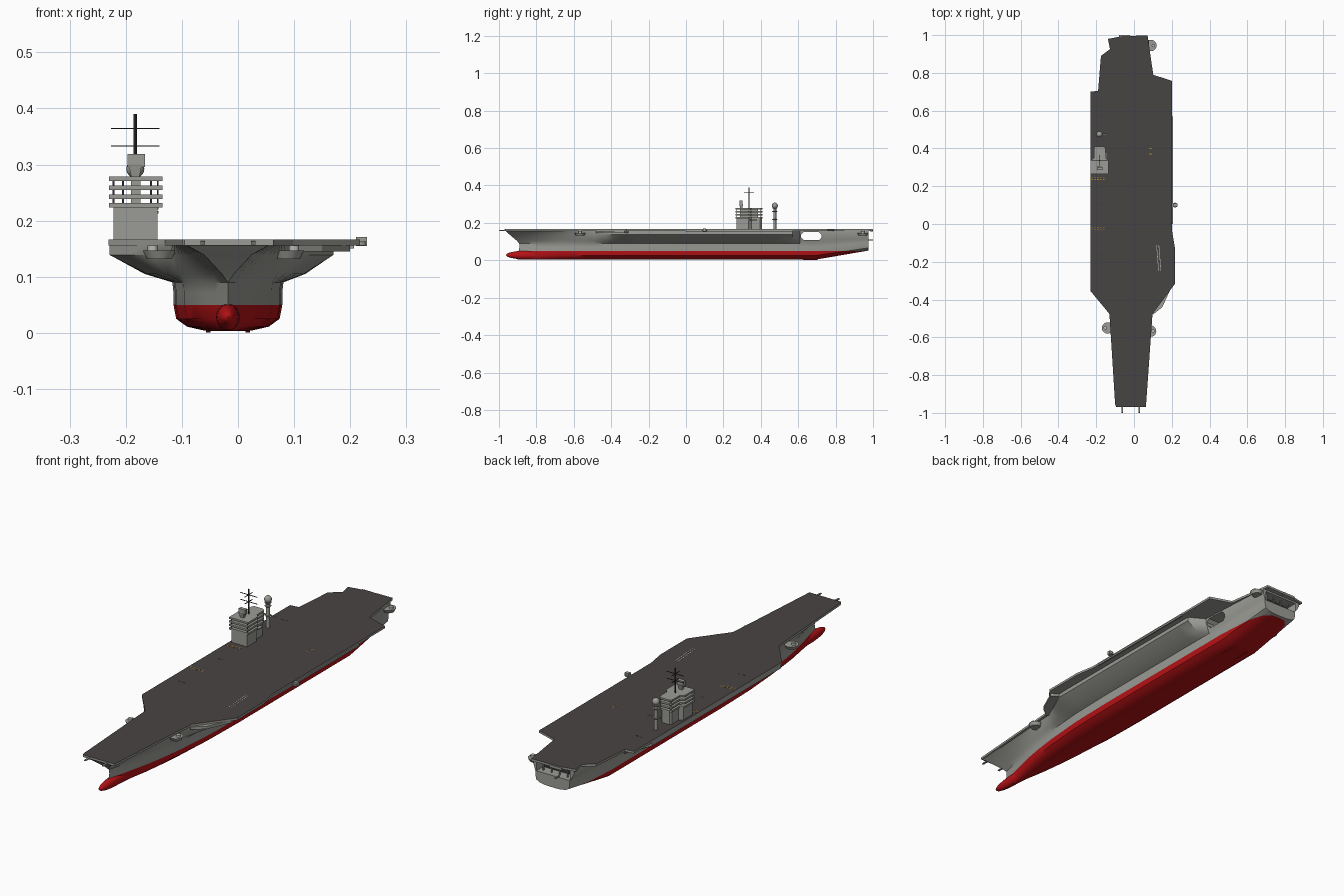
import bpy, bmesh, math
from mathutils import Vector

if "Cube" in bpy.data.objects:
    bpy.data.objects.remove(bpy.data.objects["Cube"])


def material(name, r, g, b):
    m = bpy.data.materials.new(name)
    m.diffuse_color = (r, g, b, 1)
    m.use_nodes = True
    m.node_tree.nodes["Principled BSDF"].inputs["Base Color"].default_value = m.diffuse_color
    return m


GREY = material("hull grey", 0.33, 0.335, 0.305)
RED = material("red underwater paint", 0.48, 0.006, 0.008)
DECK = material("dark deck", 0.064, 0.057, 0.056)
DARK = material("dark openings", 0.035, 0.035, 0.035)
AMBER = material("amber markings", 0.45, 0.22, 0.03)
PALE = material("pale markings", 0.5, 0.5, 0.48)


def finish(bm, name, mats, smooth=None):
    bmesh.ops.remove_doubles(bm, verts=bm.verts, dist=1e-5)
    bmesh.ops.recalc_face_normals(bm, faces=bm.faces)
    me = bpy.data.meshes.new(name)
    bm.to_mesh(me)
    bm.free()
    for m in mats:
        me.materials.append(m)
    ob = bpy.data.objects.new(name, me)
    bpy.context.collection.objects.link(ob)
    if smooth:
        bpy.ops.object.select_all(action='DESELECT')
        ob.select_set(True)
        bpy.context.view_layer.objects.active = ob
        bpy.ops.object.shade_smooth_by_angle(angle=math.radians(smooth))
    return ob


def prism(name, pts, lo, hi, mat, axis='z', shrink=1.0, smooth=None):
    """Extrude an outline along an axis; shrink scales the lower end about its centre."""
    bm = bmesh.new()
    ca = sum(p[0] for p in pts) / len(pts)
    cb = sum(p[1] for p in pts) / len(pts)

    def ring(h, s):
        out = []
        for a, b in pts:
            a, b = ca + (a - ca) * s, cb + (b - cb) * s
            out.append(bm.verts.new((a, b, h) if axis == 'z' else (h, a, b)))
        return out
    low, top = ring(lo, shrink), ring(hi, 1)
    bm.faces.new(low)
    bm.faces.new(top)
    for i in range(len(pts)):
        j = (i + 1) % len(pts)
        bm.faces.new((low[i], low[j], top[j], top[i]))
    return finish(bm, name, [mat], smooth)


def box(name, x0, x1, y0, y1, z0, z1, mat):
    return prism(name, [(x0, y0), (x1, y0), (x1, y1), (x0, y1)], z0, z1, mat)


def disc(name, x, y, r, z0, z1, mat, shrink=1.0, n=20):
    pts = [(x + r * math.cos(2 * math.pi * i / n), y + r * math.sin(2 * math.pi * i / n)) for i in range(n)]
    return prism(name, pts, z0, z1, mat, shrink=shrink, smooth=40)


def ball(name, loc, radii, mat):
    bm = bmesh.new()
    bmesh.ops.create_uvsphere(bm, u_segments=24, v_segments=14, radius=1)
    for v in bm.verts:
        v.co = Vector([v.co[i] * radii[i] + loc[i] for i in range(3)])
    return finish(bm, name, [mat], 60)


def table(t, y):
    if y <= t[0][0]:
        return t[0][1]
    for (a, u), (b, v) in zip(t, t[1:]):
        if y <= b:
            return u + (v - u) * (y - a) / (b - a)
    return t[-1][1]


# Hull: lofted sections with a different flare on each side
XC = -0.018
BEAM = [(-.97, 0), (-.85, .022), (-.7, .05), (-.5, .077), (-.3, .093), (-.1, .097), (.7, .097), (.975, .085)]
EDGE_L = [(-.97, -.095), (-.49, -.12), (-.35, -.229), (.57, -.229), (.61, -.135), (.975, -.125)]
EDGE_R = [(-.97, .058), (-.49, .085), (-.31, .17), (.57, .17), (.61, .1), (.975, .078)]
KEEL = [(.69, .003), (.975, .052)]
NARROW = [(-.97, .55), (-.5, 1)]
# level: height, beam factor, stem position
LOW = [(.09, 1.02, -.892), (.072, 1, -.89), (.05, 1, -.895), (.025, .95, -.9), (.011, .75, -.9), (.004, .43, -.9), (.003, .15, -.9)]
stations = [-.97, -.94, -.9, -.85, -.8, -.75, -.7, -.65, -.6, -.55, -.49, -.44, -.39, -.35, -.31, -.25,
            -.1, .1, .3, .5, .57, .61, .69, .76, .83, .9, .975]
bm = bmesh.new()
rows = []
for s in stations:
    b, k, n = table(BEAM, s), table(KEEL, s), table(NARROW, s)
    row = []
    for side, edge in ((-1, EDGE_L), (1, EDGE_R)):
        e = table(edge, s)
        mid = XC + (e - XC) * n
        low = XC + side * b
        pts = [(e, .158, -.966), (mid, .139, -.945), (low + (mid - low) * .45 * n, .105, -.905)]
        pts += [(XC + side * b * f, z, st) for z, f, st in LOW]
        line = []
        for x, z, st in pts:
            y = s if s > -.6 else -.6 + (s + .6) * (st + .6) / -.37
            z = k + (z - .003) * (.139 - k) / .136 if z < .139 else z
            line.append(bm.verts.new((x, y, z)))
        row.append(line)
    rows.append(row)
for A, B in zip(rows, rows[1:]):
    for side in (0, 1):
        for i in range(9):
            bm.faces.new((A[side][i], A[side][i + 1], B[side][i + 1], B[side][i]))
    for i in (0, 9):
        bm.faces.new((A[0][i], A[1][i], B[1][i], B[0][i]))
for E in (rows[0], rows[-1]):
    for i in range(9):
        bm.faces.new((E[0][i], E[0][i + 1], E[1][i + 1], E[1][i]))
# red paint below the waterline
bmesh.ops.bisect_plane(bm, geom=bm.verts[:] + bm.edges[:] + bm.faces[:], plane_co=(0, 0, .05), plane_no=(0, 0, 1))
for f in bm.faces:
    f.material_index = 1 if f.calc_center_median().z < .05 else 0
hull = finish(bm, "hull", [GREY, RED], 35)

# Hangar opening right through the ship, and the stern recess
y0, y1, z0, z1, c = .615, .725, .108, .15, .014
cut_side = prism("hangar_cutter", [(y0 + c, z0), (y1 - c, z0), (y1, z0 + c), (y1, z1 - c), (y1 - c, z1),
                                   (y0 + c, z1), (y0, z1 - c), (y0, z0 + c)], -.4, .4, GREY, axis='x')
cut_stern = box("stern_cutter", -.105, .062, .925, 1.1, .105, .148, GREY)
for cutter in (cut_side, cut_stern):
    cutter.hide_render = True
    mod = hull.modifiers.new("cut", 'BOOLEAN')
    mod.object, mod.operation, mod.solver = cutter, 'DIFFERENCE', 'EXACT'
    bpy.context.view_layer.objects.active = hull
    bpy.ops.object.modifier_apply(modifier=mod.name)
    bpy.data.objects.remove(cutter)
box("stern_recess_back", -.104, .061, .921, .927, .106, .147, DARK)
for i in range(4):
    box("stern_post", -.08 + i * .04, -.075 + i * .04, .95, .955, .105, .148, GREY)

# Bow bulb and skeg
ball("bow_bulb", (XC, -.843, .028), (.021, .12, .024), RED)
for x in (XC - .035, XC + .035):
    prism("rudder", [(.6, .006), (.64, .001), (.7, .001), (.72, .02), (.62, .02)], x - .004, x + .004, RED, axis='x')

# Flight deck: dark top, grey rim
outline = [(.063, -.968), (.098, -.476), (.217, -.317), (.217, -.13), (.202, -.04), (.202, .757), (.102, .79),
           (.072, .998), (-.06, .995), (-.138, .98), (-.127, .926), (-.175, .89), (-.19, .705), (-.231, .70), (-.231, -.354),
           (-.13, -.476), (-.1, -.955), (-.095, -.968)]
deck = prism("flight_deck", outline, .156, .166, GREY)
deck.data.materials.append(DECK)
for p in deck.data.polygons:
    if p.normal.z > .5:
        p.material_index = 1
# Rounddown lip at the stern
box("stern_lip", -.08, -.02, .985, 1.0, .153, .164, GREY)
# Catapult horns at the bow
for x in (-.063, .027):
    prism("bow_horn", [(-.96, .157), (-.96, .164), (-.998, .162), (-1.0, .158)], x - .004, x + .004, GREY, axis='x')

# Side platforms
for x, y, r in ((-.14, -.55, .03), (.088, -.567, .03), (.09, .945, .03)):
    disc("gun_platform", x, y, r, .132, .147, GREY, .75)
    disc("gun_mount", x + math.copysign(.012, x), y, .009, .147, .156, PALE)
disc("landing_aid_base", .217, .1, .013, .156, .163, GREY)
box("landing_aid", .21, .23, .092, .108, .155, .171, GREY)
box("port_catwalk", .2, .207, 0, .57, .15, .158, GREY)
prism("port_bow_catwalk", [(.1, -.48), (.15, -.44), (.2, -.33), (.16, -.3), (.09, -.44)], .145, .157, GREY)
box("stern_boom", -.05, -.044, .97, 1.0, .107, .112, GREY)

# Deck markings
for y in (-.02, -.03, .235, .245):
    for i in range(5):
        box("amber_dash", -.225 + i * .015, -.216 + i * .015, y - .002, y + .002, .166, .1665, AMBER)
for y in (-.16, .11, .57):
    for i in range(3):
        box("dark_dash", -.18 + i * .012, -.172 + i * .012, y - .002, y + .002, .166, .1665, DARK)
for x in (.118, .13):
    prism("catapult_track", [(x, -.11), (x + .003, -.11), (x + .014, -.25), (x + .011, -.25)], .166, .1668, PALE)
for y in (.37, .4):
    box("deck_hatch", .08, .095, y - .002, y + .002, .166, .1665, AMBER)

# Island: tower with open bridge decks
shape = [(-.23, .265), (-.135, .265), (-.135, .335), (-.15, .35), (-.15, .4), (-.16, .41), (-.205, .41), (-.213, .4), (-.213, .35), (-.23, .335)]
base = [(-.183 + (x + .183) * .83, .337 + (y - .337) * .94) for x, y in shape]
prism("island_base", base, .165, .225, GREY)
box("island_core", -.191, -.174, .29, .385, .22, .276, GREY)
for z in (.223, .239, .255, .271):
    prism("bridge_deck", shape, z, z + .008, GREY)
for x, y in ((-.222, .272), (-.143, .272), (-.155, .4), (-.205, .4)):
    box("bridge_post", x - .0015, x + .0015, y - .0015, y + .0015, .228, .274, DARK)
box("island_balcony", -.185, -.142, .3, .38, .213, .217, GREY)

# Radar panel, mast and yards
prism("radar_pedestal", [(-.195, .285), (-.171, .285), (-.171, .305), (-.195, .305)], .278, .3, GREY, shrink=.6)
box("radar_panel", -.197, -.166, .286, .302, .296, .319, GREY)
disc("mast", -.183, .337, .003, .275, .39, DARK, n=8)
for z in (.333, .364):
    box("mast_yard", -.226, -.14, .3355, .3385, z - .001, z + .001, DARK)
    box("mast_spreader", -.1845, -.1815, .31, .364, z - .001, z + .001, DARK)

# Separate pole mast with dome
disc("aft_mast", -.183, .475, .008, .165, .28, GREY, n=12)
for z in (.215, .258, .273):
    disc("aft_mast_platform", -.183, .475, .015, z, z + .005, GREY, .7)
ball("aft_dome", (-.183, .475, .292), (.016, .016, .016), GREY)
box("aft_mast_arm", -.205, -.142, .472, .478, .22, .223, GREY)
